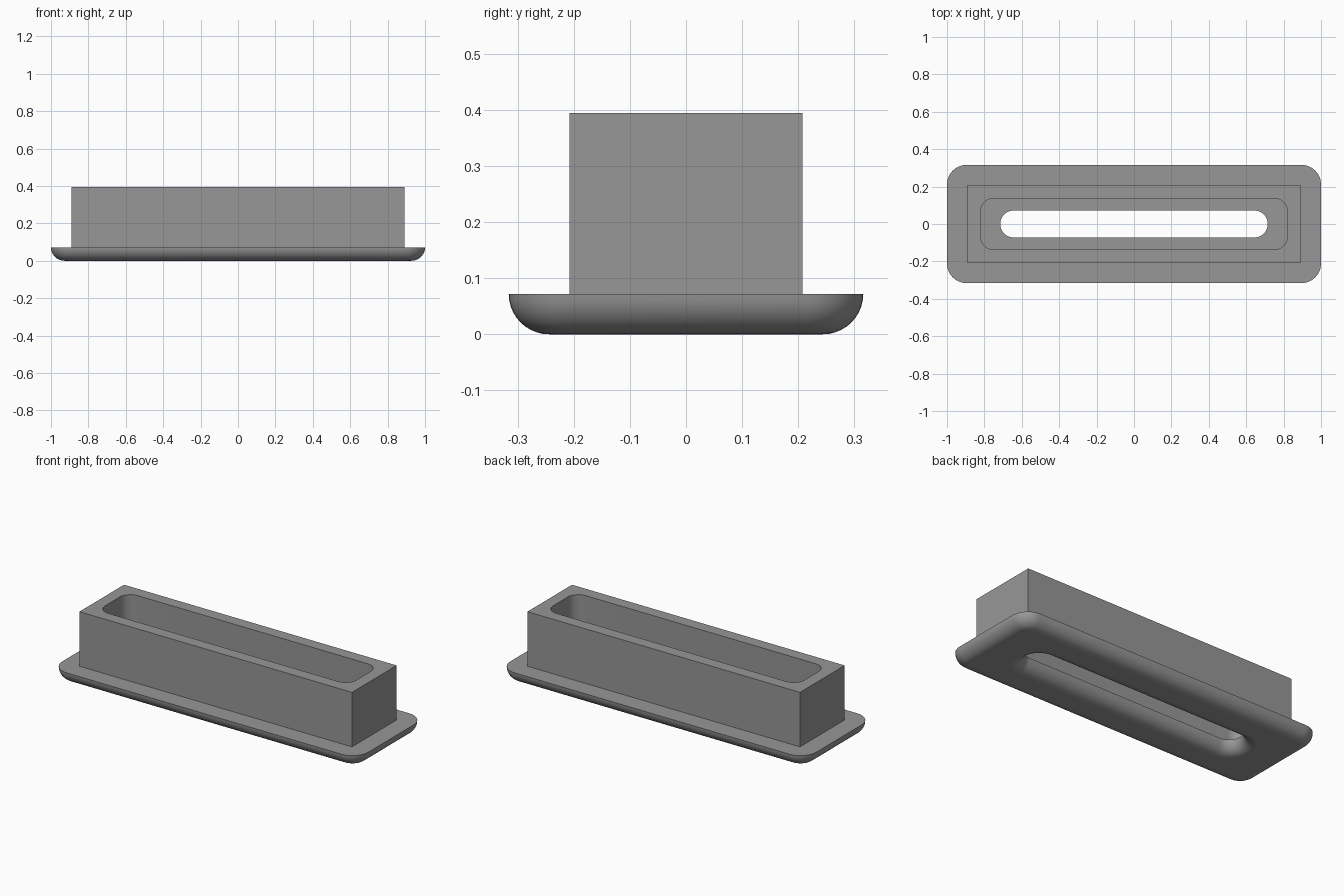
import bpy, bmesh, math

if "Cube" in bpy.data.objects:
    bpy.data.objects.remove(bpy.data.objects["Cube"])

grey = bpy.data.materials.new("mid grey")
grey.diffuse_color = (0.31, 0.31, 0.31, 1)
grey.use_nodes = True
grey.node_tree.nodes["Principled BSDF"].inputs["Base Color"].default_value = grey.diffuse_color

CORNER_STEPS = 10   # segments per rounded plan corner
FILLET_STEPS = 10   # segments per rounded lower edge


def rounded_rect(hx, hy, r, z):
    """Counter-clockwise rounded rectangle with half sizes hx, hy."""
    pts = []
    for q, (sx, sy) in enumerate([(1, 1), (-1, 1), (-1, -1), (1, -1)]):
        for i in range(CORNER_STEPS + 1):
            a = math.pi / 2 * (q + i / CORNER_STEPS)
            pts.append((sx * (hx - r) + r * math.cos(a),
                        sy * (hy - r) + r * math.sin(a), z))
    return pts


def loft(name, sections):
    """Skin successive rounded rectangles (hx, hy, r, z) into one surface."""
    bm = bmesh.new()
    rings = [[bm.verts.new(p) for p in rounded_rect(*s)] for s in sections]
    n = len(rings[0])
    for a, b in zip(rings, rings[1:]):
        for i in range(n):
            j = (i + 1) % n
            bm.faces.new((a[j], a[i], b[i], b[j]))
    bmesh.ops.remove_doubles(bm, verts=bm.verts, dist=1e-5)
    mesh = bpy.data.meshes.new(name)
    bm.to_mesh(mesh)
    bm.free()
    mesh.materials.append(grey)
    obj = bpy.data.objects.new(name, mesh)
    bpy.context.collection.objects.link(obj)
    bpy.context.view_layer.objects.active = obj
    obj.select_set(True)
    bpy.ops.object.shade_smooth_by_angle(angle=math.radians(30))
    obj.select_set(False)
    # keep the level faces flat
    for p in mesh.polygons:
        if abs(p.normal.z) > 0.9999:
            p.use_smooth = False
    return obj


T = 0.072                             # flange thickness and fillet radius
BOX = (0.89, 0.208, 0.0)              # collar outside
CAVITY = (0.82, 0.137, 0.07)          # collar inside
angles = [math.pi / 2 * i / FILLET_STEPS for i in range(FILLET_STEPS + 1)]

# flange: top, rounded outer edge, underside, flared slot, cavity floor
flange = [BOX + (T,)]
for a in angles:
    d = T * (1 - math.cos(a))
    flange.append((1 - d, 0.316 - d, 0.105 - d, T - T * math.sin(a)))
for a in reversed(angles):
    d = T * (1 - math.cos(a))
    flange.append((0.715 + d, 0.072 + d, 0.072 + d, T - T * math.sin(a)))
flange.append(CAVITY + (T,))
loft("flange", flange)

# collar: inner wall, rim, outer wall
loft("collar", [CAVITY + (T,), CAVITY + (0.394,), BOX + (0.394,), BOX + (T,)])
